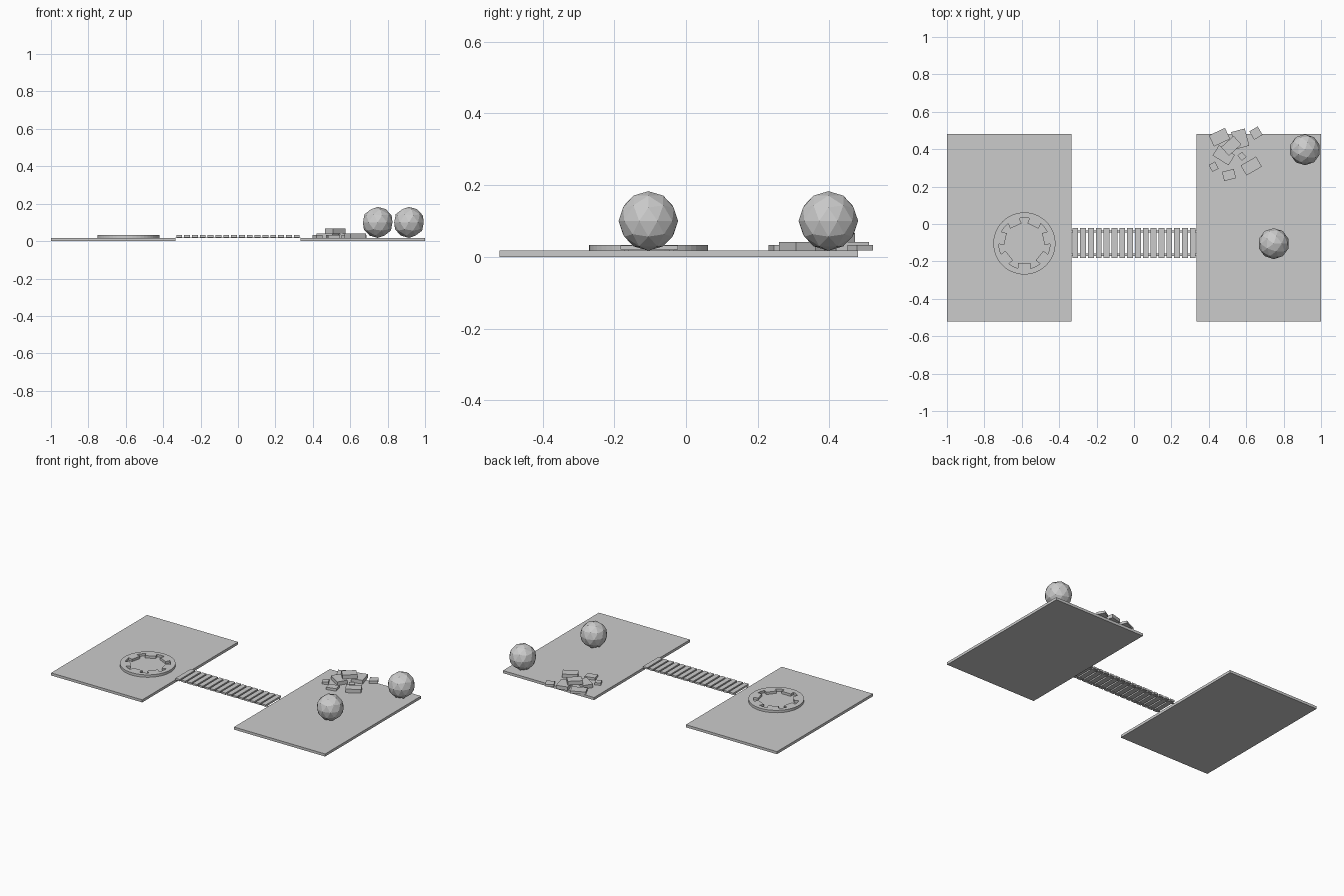
import bpy, bmesh, math
from mathutils import Matrix, Vector

if "Cube" in bpy.data.objects:
    bpy.data.objects.remove(bpy.data.objects["Cube"])

TOP = 0.017  # upper face of the ground plates


def new_object(name, bm):
    bmesh.ops.recalc_face_normals(bm, faces=bm.faces)
    me = bpy.data.meshes.new(name)
    bm.to_mesh(me)
    bm.free()
    ob = bpy.data.objects.new(name, me)
    bpy.context.collection.objects.link(ob)
    return ob


def add_box(bm, centre, size, angle=0):
    m = (Matrix.Translation(centre) @ Matrix.Rotation(math.radians(angle), 4, 'Z')
         @ Matrix.Diagonal((*size, 1)))
    bmesh.ops.create_cube(bm, size=1, matrix=m)


def box(name, centre, size, angle=0):
    bm = bmesh.new()
    add_box(bm, centre, size, angle)
    return new_object(name, bm)


# Two ground plates
for side, sx in (("left", -1), ("right", 1)):
    box(side + "_plate", (sx * 0.6675, -0.02, TOP / 2), (0.665, 1.0, TOP))

# Bridge: planks over thin side rails
bm = bmesh.new()
count, half = 16, 0.335
pitch = 2 * half / count
for i in range(count):
    add_box(bm, (-half + pitch * (i + 0.5), -0.102, 0.026), (pitch * 0.76, 0.16, 0.012))
new_object("bridge_planks", bm)
bm = bmesh.new()
for y in (-0.165, -0.04):
    add_box(bm, (0, y, 0.0185), (2 * half, 0.012, 0.003))
new_object("bridge_rails", bm)

# Round base with a notched opening: outer circle, inner rim and inward teeth
RO, RI, RT, TEETH, HALF_W = 0.166, 0.137, 0.104, 7, 0.033
inner = []
for k in range(TEETH):
    a = -math.pi / 2 + k * math.tau / TEETH
    rad = Vector((math.cos(a), math.sin(a)))
    tan = Vector((-rad.y, rad.x))
    edge = math.asin(HALF_W / RI)
    for s, r in ((-1, None), (-1, RT), (1, RT), (1, None)):
        d = r if r else RI * math.cos(edge)
        inner.append(rad * d + tan * (s * HALF_W))
    gap = math.tau / TEETH - 2 * edge
    for j in (1, 2):
        b = a + edge + gap * j / 3
        inner.append(Vector((math.cos(b), math.sin(b))) * RI)
outer = [Vector((math.cos(t * math.tau / 48), math.sin(t * math.tau / 48))) * RO for t in range(48)]
bm = bmesh.new()
edges = []
for loop in (outer, inner):
    vs = [bm.verts.new((p.x - 0.586, p.y - 0.104, TOP)) for p in loop]
    edges += [bm.edges.new((v, vs[(i + 1) % len(vs)])) for i, v in enumerate(vs)]
bmesh.ops.triangle_fill(bm, edges=edges, use_beauty=True)
res = bmesh.ops.extrude_face_region(bm, geom=bm.faces[:], use_keep_orig=True)
bmesh.ops.translate(bm, vec=(0, 0, 0.016),
                    verts=[g for g in res["geom"] if isinstance(g, bmesh.types.BMVert)])
new_object("round_base", bm)

# Faceted boulders
for i, (x, y) in enumerate(((0.747, -0.105), (0.914, 0.397))):
    bm = bmesh.new()
    bmesh.ops.create_icosphere(bm, subdivisions=2, radius=0.083,
                               matrix=Matrix.Translation((x, y, TOP + 0.083)))
    new_object(f"boulder_{i + 1}", bm)

# Rubble blocks: x, y, bottom, width, depth, height, angle
blocks = [
    (0.457, 0.464, TOP, 0.095, 0.065, 0.016, 25),
    (0.520, 0.418, 0.041, 0.090, 0.062, 0.026, 42),
    (0.480, 0.368, TOP, 0.100, 0.065, 0.024, -32),
    (0.568, 0.455, TOP, 0.075, 0.095, 0.024, 15),
    (0.652, 0.486, TOP, 0.052, 0.052, 0.016, 30),
    (0.577, 0.362, TOP, 0.032, 0.036, 0.016, 42),
    (0.627, 0.310, TOP, 0.095, 0.062, 0.024, 30),
    (0.426, 0.306, TOP, 0.038, 0.042, 0.016, 28),
    (0.508, 0.262, TOP, 0.065, 0.050, 0.016, 14),
]
for i, (x, y, z, w, d, h, a) in enumerate(blocks):
    box(f"rubble_{i + 1}", (x, y, z + h / 2), (w, d, h), a)
